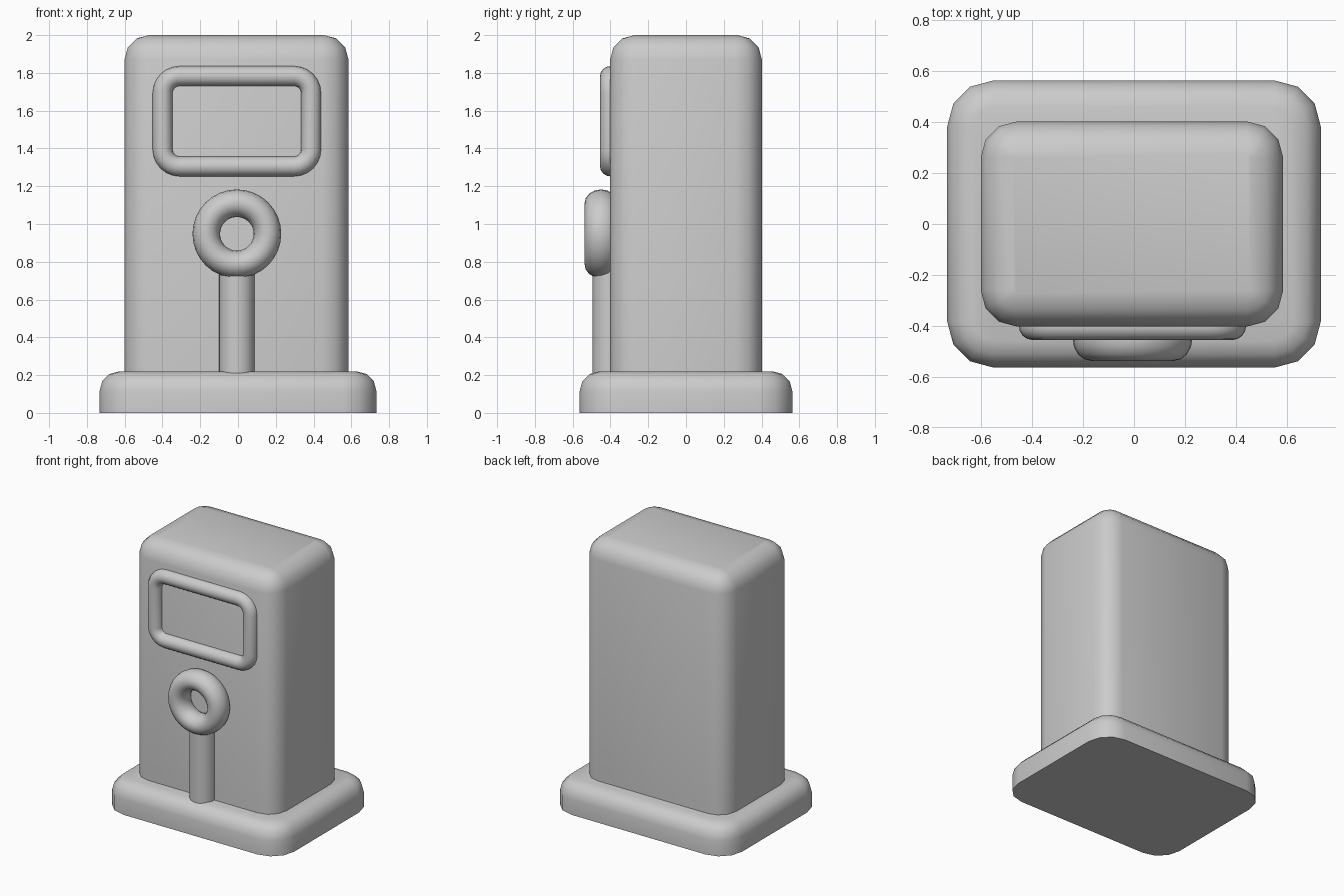
import bpy, bmesh
from math import sin, cos, pi, radians

if "Cube" in bpy.data.objects:
    bpy.data.objects.remove(bpy.data.objects["Cube"])


def outline(hx, hy, r, n, d=0.0):
    """Rounded rectangle of half size hx, hy, grown outward by d."""
    pts = []
    for q, (sx, sy) in enumerate([(1, 1), (-1, 1), (-1, -1), (1, -1)]):
        for i in range(n + 1):
            a = (q + i / n) * pi / 2
            pts.append((sx * (hx - r) + (r + d) * cos(a),
                        sy * (hy - r) + (r + d) * sin(a)))
    return pts


def loft(name, loops, ring=False):
    """Skin a list of loops; capped at the ends, or closed into a ring."""
    bm = bmesh.new()
    rows = [[bm.verts.new(p) for p in loop] for loop in loops]
    pairs = list(zip(rows, rows[1:]))
    if ring:
        pairs.append((rows[-1], rows[0]))
    else:
        bm.faces.new(rows[0])
        bm.faces.new(rows[-1])
    for a, b in pairs:
        for i in range(len(a)):
            j = (i + 1) % len(a)
            bm.faces.new((a[i], a[j], b[j], b[i]))
    bmesh.ops.remove_doubles(bm, verts=bm.verts, dist=1e-5)
    bmesh.ops.recalc_face_normals(bm, faces=bm.faces)
    mesh = bpy.data.meshes.new(name)
    bm.to_mesh(mesh)
    bm.free()
    obj = bpy.data.objects.new(name, mesh)
    bpy.context.collection.objects.link(obj)
    bpy.ops.object.select_all(action='DESELECT')
    obj.select_set(True)
    bpy.context.view_layer.objects.active = obj
    bpy.ops.object.shade_smooth_by_angle(angle=radians(40))
    return obj


def rounded_block(name, cx, hx, hy, z0, z1, r, bevel, n=3):
    """Upright block with rounded corners and a rounded top edge."""
    steps = [(0, z0)]
    for i in range(n + 1):
        a = i / n * pi / 2
        steps.append((-bevel * (1 - cos(a)), z1 - bevel * (1 - sin(a))))
    loft(name, [[(cx + x, y, z) for x, y in outline(hx, hy, r, n, d)]
                for d, z in steps])


def front_ring(name, cx, y, cz, hx, hz, r, tube, depth, n, sides=16):
    """Tube following a rounded rectangle on the front face."""
    loops = []
    for k in range(sides):
        a = 2 * pi * k / sides
        loops.append([(cx + u, y + depth * sin(a), cz + v)
                      for u, v in outline(hx, hz, r, n, tube * cos(a))])
    loft(name, loops, ring=True)


# Plinth and cabinet
rounded_block("base", 0, 0.733, 0.563, 0, 0.22, 0.18, 0.105)
rounded_block("cabinet", -0.008, 0.593, 0.402, 0.15, 2.0, 0.14, 0.13)

# Screen surround
front_ring("screen_frame", -0.006, -0.4, 1.544, 0.393, 0.239, 0.09,
           0.053, 0.055, 6)

# Round dial ring on the front
front_ring("dial_ring", -0.006, -0.45, 0.948, 0.162, 0.162, 0.162,
           0.073, 0.087, 8)

# Half-sunk post below the dial
loft("post", [[(-0.006 + x, -0.4 + y, z)
               for x, y in outline(0.094, 0.094, 0.094, 6)]
              for z in (0.15, 0.8)])
